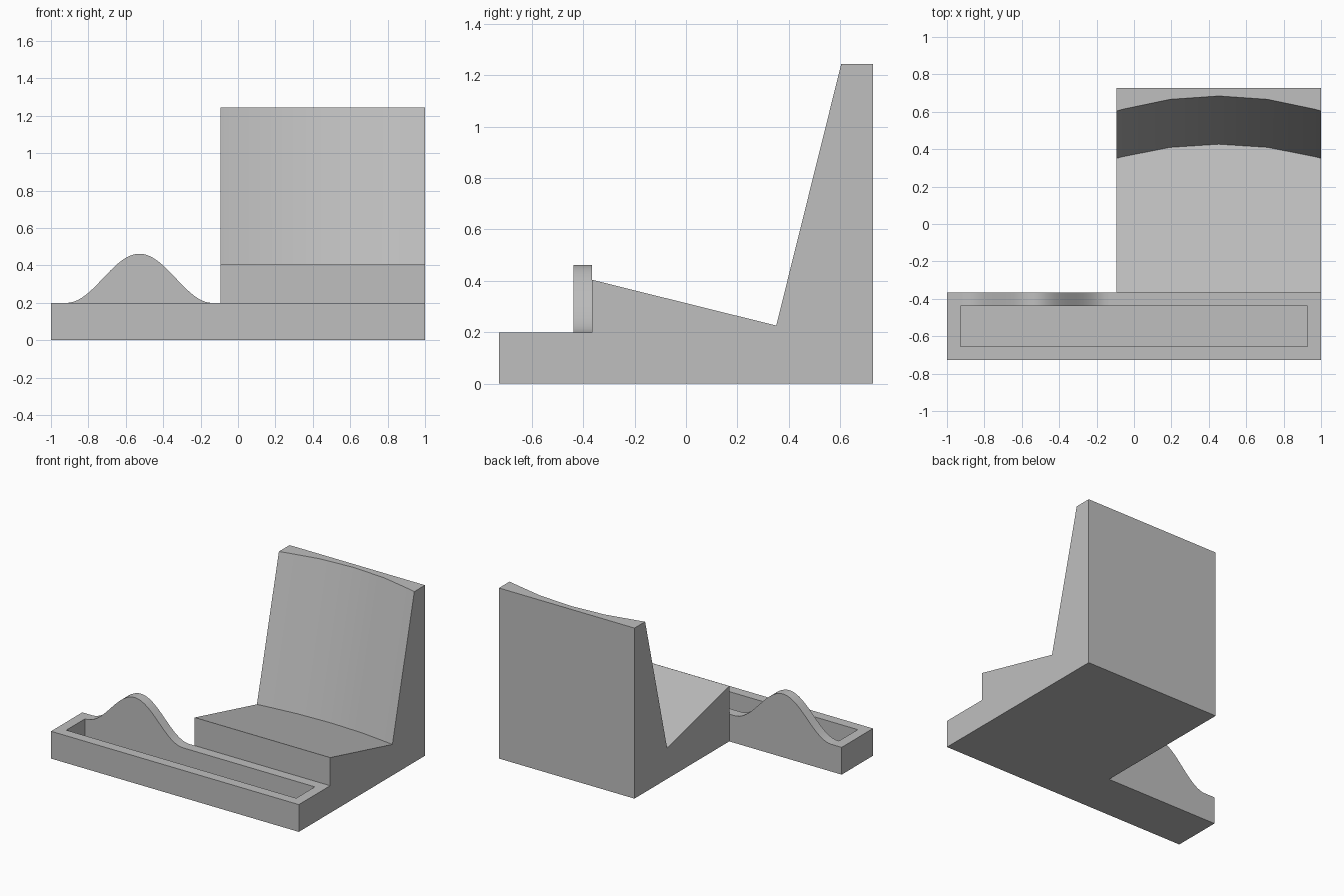
import bpy, bmesh, math

cube = bpy.data.objects.get("Cube")
if cube:
    bpy.data.objects.remove(cube, do_unlink=True)

# Shared dimensions
BACK = 0.727
STEP = -0.366          # rear edge of the tray, front edge of the seat
WALL = 0.0725
TRAY_H = 0.199
SEAT_L, SEAT_R = -0.093, 1.0

grey = bpy.data.materials.new("plain grey")
grey.use_nodes = True
grey.diffuse_color = (0.52, 0.52, 0.52, 1)
grey.node_tree.nodes["Principled BSDF"].inputs["Base Color"].default_value = grey.diffuse_color


def finish(name, bm):
    """Clean up the mesh, merge flat regions and shade by angle."""
    bmesh.ops.recalc_face_normals(bm, faces=bm.faces)
    bmesh.ops.dissolve_limit(bm, angle_limit=math.radians(0.5),
                             verts=bm.verts, edges=bm.edges)
    mesh = bpy.data.meshes.new(name)
    bm.to_mesh(mesh)
    bm.free()
    mesh.materials.append(grey)
    obj = bpy.data.objects.new(name, mesh)
    bpy.context.collection.objects.link(obj)
    bpy.ops.object.select_all(action='DESELECT')
    obj.select_set(True)
    bpy.context.view_layer.objects.active = obj
    bpy.ops.object.shade_smooth_by_angle(angle=math.radians(30))


def loft(name, sections):
    """Skin a row of closed cross-sections and cap both ends."""
    bm = bmesh.new()
    rings = [[bm.verts.new(p) for p in s] for s in sections]
    n = len(rings[0])
    for a, b in zip(rings, rings[1:]):
        for i in range(n):
            j = (i + 1) % n
            bm.faces.new((a[i], a[j], b[j], b[i]))
    bm.faces.new(rings[0])
    bm.faces.new(rings[-1])
    finish(name, bm)


def rect(x0, x1, y0, y1, z):
    return [(x0, y0, z), (x1, y0, z), (x1, y1, z), (x0, y1, z)]


# Tray: outer wall, flat rim, then down into the recess floor
outer = (-1, 1, -BACK, STEP)
inner = (-1 + WALL, 1 - WALL, -BACK + WALL, STEP - WALL)
loft("tray", [rect(*outer, 0), rect(*outer, TRAY_H),
              rect(*inner, TRAY_H), rect(*inner, 0.07)])

# Bell-shaped divider standing on the rear wall of the tray
MID, HALF, RISE = -0.527, 0.39, 0.263
curve = []
for i in range(41):
    t = -1 + i / 20
    curve.append((MID + HALF * t, TRAY_H + RISE * (1 + math.cos(math.pi * t)) / 2))
loft("bell_divider", [[(x, y, z) for x, z in curve] for y in (STEP - WALL, STEP)])

# Sloping seat with a leaning backrest hollowed by a large faceted arc
SEAT_Z, LOW_Y, LOW_Z, TOP_Y, TOP_Z = 0.404, 0.351, 0.226, 0.604, 1.244
RADIUS = 1.9
centre, half = (SEAT_L + SEAT_R) / 2, (SEAT_R - SEAT_L) / 2
seat_slope = (LOW_Z - SEAT_Z) / (LOW_Y - STEP)
back_slope = (TOP_Z - LOW_Z) / (TOP_Y - LOW_Y)


def seat_section(u):
    hollow = math.sqrt(RADIUS**2 - u**2) - math.sqrt(RADIUS**2 - half**2)
    shift = hollow * back_slope / (back_slope - seat_slope)
    side = [(STEP, 0), (STEP, SEAT_Z),
            (LOW_Y + shift, LOW_Z + seat_slope * shift),
            (TOP_Y + hollow, TOP_Z), (BACK, TOP_Z), (BACK, 0)]
    return [(centre + u, y, z) for y, z in side]


stations = (-half, -0.515, -0.26, 0, 0.26, 0.515, half)
loft("seat_and_backrest", [seat_section(u) for u in stations])
